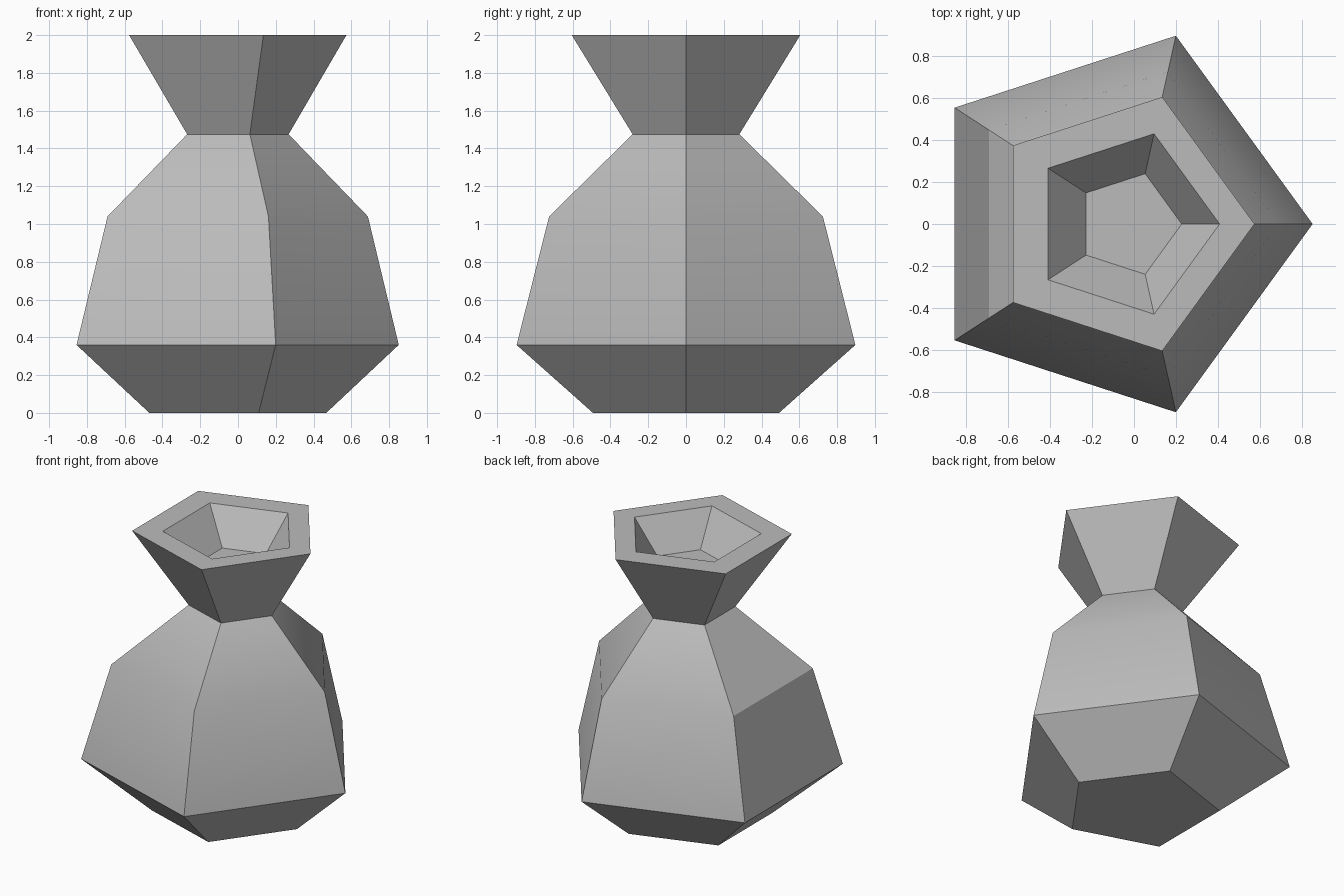
import bpy
import bmesh
from math import cos, sin, tau, radians

cube = bpy.data.objects.get("Cube")
if cube:
    bpy.data.objects.remove(cube, do_unlink=True)

SIDES = 5
OFFSET = -0.0975  # pentagon centre relative to its bounding box, per unit radius

# Pot profile as (radius, height): outside from base to lip, then into the mouth
PROFILE = [(0.518, 0.0), (0.943, 0.36), (0.762, 1.04), (0.297, 1.475),
           (0.636, 2.0), (0.452, 2.0), (0.252, 1.77)]


def ring(bm, radius, z):
    return [bm.verts.new((radius * (cos(tau * i / SIDES) + OFFSET),
                          radius * sin(tau * i / SIDES), z))
            for i in range(SIDES)]


# Grey clay
grey = bpy.data.materials.new("grey clay")
grey.use_nodes = True
colour = (0.5, 0.5, 0.5, 1.0)
grey.diffuse_color = colour
grey.node_tree.nodes["Principled BSDF"].inputs["Base Color"].default_value = colour

# Walls between neighbouring rings, closed by the base and the mouth floor
bm = bmesh.new()
rings = [ring(bm, r, z) for r, z in PROFILE]
for low, high in zip(rings, rings[1:]):
    for i in range(SIDES):
        j = (i + 1) % SIDES
        bm.faces.new((low[i], low[j], high[j], high[i]))
bm.faces.new(rings[0][::-1])
bm.faces.new(rings[-1])

mesh = bpy.data.meshes.new("pot")
bm.to_mesh(mesh)
bm.free()
mesh.materials.append(grey)
pot = bpy.data.objects.new("pot", mesh)
bpy.context.collection.objects.link(pot)

# Soft shoulder, crisp corners
bpy.ops.object.select_all(action="DESELECT")
pot.select_set(True)
bpy.context.view_layer.objects.active = pot
bpy.ops.object.shade_smooth_by_angle(angle=radians(30))
